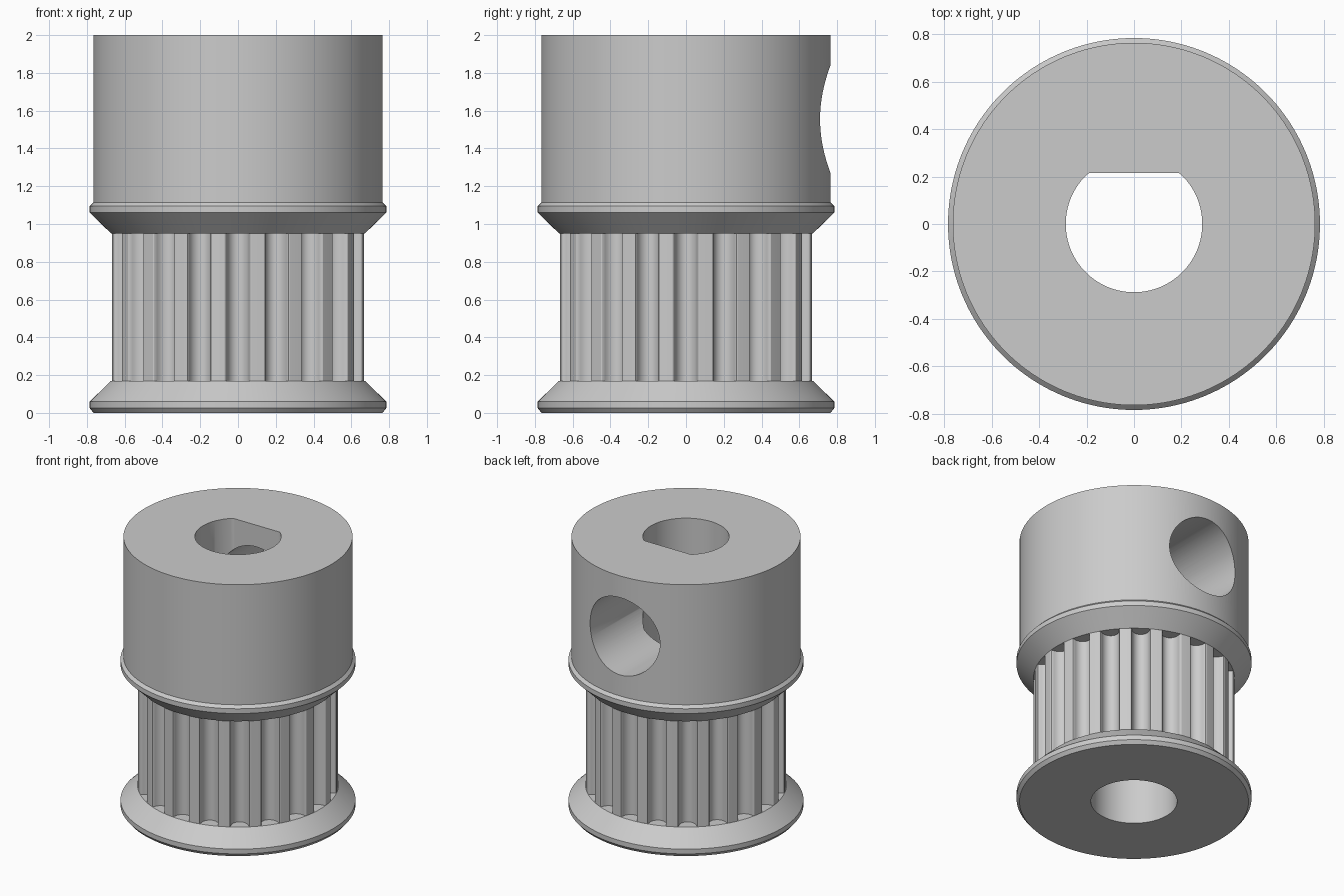
import bpy
import bmesh
from math import sin, cos, pi, radians
from mathutils import Matrix

if "Cube" in bpy.data.objects:
    bpy.data.objects.remove(bpy.data.objects["Cube"])

SEGMENTS = 160
BORE = 0.288        # shaft hole radius
FLAT = 0.215        # distance of the shaft flat from the axis
CORE = 0.672        # radius over the teeth
TEETH = 20
BELT = (0.17, 0.95)  # height range of the toothed section

metal = bpy.data.materials.new("grey metal")
metal.use_nodes = True
colour = (0.6, 0.6, 0.6, 1)
metal.diffuse_color = colour
metal.node_tree.nodes["Principled BSDF"].inputs["Base Color"].default_value = colour


def circle(r, n=SEGMENTS):
    return [(r * cos(2 * pi * i / n), r * sin(2 * pi * i / n)) for i in range(n)]


def stack(name, loops):
    """Closed solid through a stack of (outline, height) loops."""
    bm = bmesh.new()
    rings = [[bm.verts.new((x, y, z)) for x, y in pts] for pts, z in loops]
    n = len(rings[0])
    for low, high in zip(rings, rings[1:]):
        for i in range(n):
            j = (i + 1) % n
            bm.faces.new((low[i], low[j], high[j], high[i]))
    bm.faces.new(rings[0][::-1])
    bm.faces.new(rings[-1])
    mesh = bpy.data.meshes.new(name)
    bm.to_mesh(mesh)
    bm.free()
    obj = bpy.data.objects.new(name, mesh)
    bpy.context.collection.objects.link(obj)
    mesh.materials.append(metal)
    return obj


def turned(name, profile):
    return stack(name, [(circle(r), z) for r, z in profile])


def select_only(obj):
    bpy.ops.object.select_all(action="DESELECT")
    obj.select_set(True)
    bpy.context.view_layer.objects.active = obj


def cut(obj, cutter):
    cutter.hide_render = True
    mod = obj.modifiers.new("cut", "BOOLEAN")
    mod.operation = "DIFFERENCE"
    mod.solver = "EXACT"
    mod.object = cutter
    select_only(obj)
    bpy.ops.object.modifier_apply(modifier=mod.name)


def belt_outline():
    """Rounded grooves repeated around the core, one facing the front."""
    r, sink = 0.061, 0.022
    half = [(0.071, 0), (0.066, 0.003), (0.062, 0.011)]
    half += [(r * cos(a), sink + r * sin(a)) for a in (radians(15 * k) for k in range(6))]
    groove = [(-x, d) for x, d in half] + [(0, sink + r)] + half[::-1]
    points = []
    for k in range(TEETH):
        turn = Matrix.Rotation(2 * pi * k / TEETH - pi / 2, 2)
        for x, depth in groove:
            a = x / CORE
            p = turn @ Matrix.Rotation(a, 2) @ Matrix.Identity(2).col[0]
            points.append(tuple(p * (CORE - depth)))
        # crown of the tooth between two grooves
        a = 2 * pi * (k + 0.5) / TEETH - pi / 2
        points.append((CORE * cos(a), CORE * sin(a)))
    return points


# Main parts
lower_flange = turned("lower_flange", [(0.765, 0), (0.785, 0.025), (0.785, 0.06), (CORE, BELT[0])])
outline = belt_outline()
toothed_core = stack("toothed_core", [(outline, z) for z in BELT])
hub = turned("hub_with_upper_flange", [(CORE, BELT[1]), (0.785, 1.06), (0.785, 1.095),
                                       (0.765, 1.115), (0.765, 2)])

# Round shaft hole below, flattened one through the hub
round_bore = turned("round_bore_cutter", [(BORE, -0.1), (BORE, 1.1)])
flat_points = [(x, min(y, FLAT)) for x, y in circle(BORE)]
flat_bore = stack("flat_bore_cutter", [(flat_points, 0.8), (flat_points, 2.1)])

# Set screw hole from the back into the bore
screw = stack("screw_cutter", [(circle(0.285, 96), 0), (circle(0.285, 96), 1)])
screw.data.transform(Matrix.Translation((0, 0, 1.555)) @ Matrix.Rotation(-pi / 2, 4, "X"))

cut(lower_flange, round_bore)
cut(toothed_core, round_bore)
cut(hub, flat_bore)
cut(hub, screw)

for cutter in (round_bore, flat_bore, screw):
    bpy.data.objects.remove(cutter)

for part in (lower_flange, toothed_core, hub):
    select_only(part)
    bpy.ops.object.shade_smooth_by_angle(angle=radians(28))
